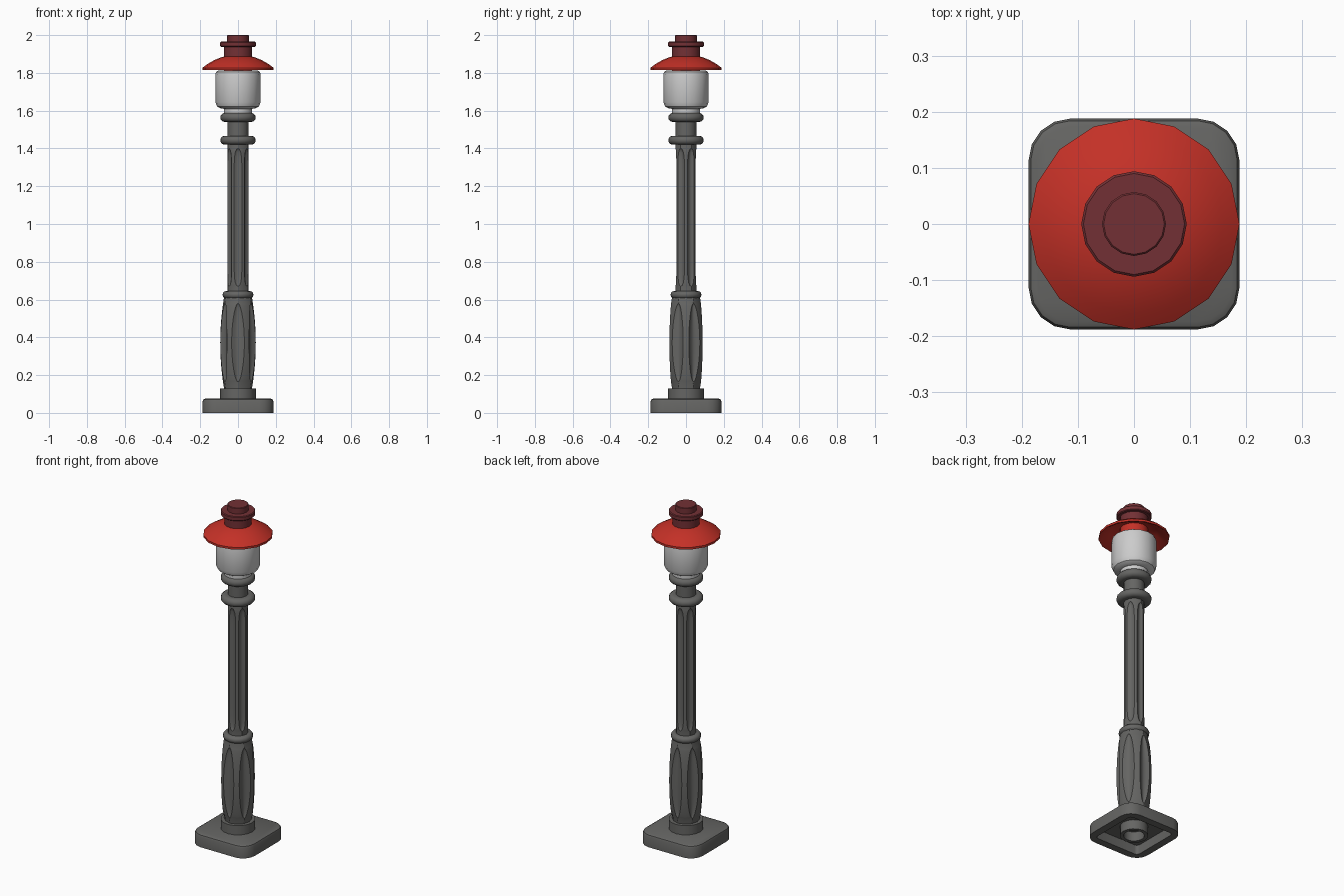
import bpy, bmesh, math
from math import sin, cos, pi, radians

if "Cube" in bpy.data.objects:
    bpy.data.objects.remove(bpy.data.objects["Cube"])


def material(name, rgb):
    m = bpy.data.materials.new(name)
    m.diffuse_color = (*rgb, 1)
    m.use_nodes = True
    m.node_tree.nodes["Principled BSDF"].inputs["Base Color"].default_value = m.diffuse_color
    return m


IRON = material("iron_grey", (0.13, 0.13, 0.125))
GLASS = material("globe_white", (0.62, 0.62, 0.62))
RED = material("red", (0.55, 0.03, 0.02))
DARK_RED = material("dark_red", (0.17, 0.03, 0.035))


def loft(name, rings, mat, closed=False):
    """Skin a stack of equal-length vertex rings; cap the ends or join them."""
    bm = bmesh.new()
    loops = [[bm.verts.new(p) for p in ring] for ring in rings]
    n = len(loops[0])
    pairs = list(zip(loops, loops[1:]))
    if closed:
        pairs.append((loops[-1], loops[0]))
    else:
        bm.faces.new(loops[0][::-1])
        bm.faces.new(loops[-1])
    for a, b in pairs:
        for i in range(n):
            j = (i + 1) % n
            bm.faces.new((a[i], a[j], b[j], b[i]))
    bmesh.ops.recalc_face_normals(bm, faces=bm.faces)
    me = bpy.data.meshes.new(name)
    bm.to_mesh(me)
    bm.free()
    me.materials.append(mat)
    ob = bpy.data.objects.new(name, me)
    bpy.context.collection.objects.link(ob)
    bpy.ops.object.select_all(action='DESELECT')
    ob.select_set(True)
    bpy.context.view_layer.objects.active = ob
    bpy.ops.object.shade_smooth_by_angle(angle=radians(35))
    return ob


def lathe(name, profile, mat, closed=False, sides=16):
    rings = [[(r * cos(2 * pi * i / sides), r * sin(2 * pi * i / sides), z)
              for i in range(sides)] for r, z in profile]
    return loft(name, rings, mat, closed)


def bead(name, r, z0, z1, inner):
    """Half-round collar ring."""
    h = (z1 - z0) / 2
    arc = [(r - h + h * cos(t), (z0 + z1) / 2 + h * sin(t))
           for t in (radians(-90 + 30 * k) for k in range(7))]
    return lathe(name, [(inner, z0)] + arc + [(inner, z1)], IRON)


def square_ring(half, rad, z):
    c = half - rad
    return [(c * sx + rad * cos(radians(q + a)), c * sy + rad * sin(radians(q + a)), z)
            for q, sx, sy in ((0, 1, 1), (90, -1, 1), (180, -1, -1), (270, 1, -1))
            for a in (0, 22.5, 45, 67.5, 90)]


def fluted(name, z0, z1, f0, f1, radius, half_angle, depth, power, rows=18):
    """Column with six carved flutes whose outline narrows towards both ends."""
    us = (-1, -0.6, -0.2, 0.2, 0.6, 1)
    zs = [(f0 + f1) / 2 + (f1 - f0) / 2 * sin(pi * (k / rows - 0.5))
          for k in range(rows + 1)]
    rings = []
    for z in [z0] + zs + [z1]:
        t = min(1, abs(2 * z - f0 - f1) / (f1 - f0))
        w = max(0.03, (1 - t ** power) ** 0.5)
        R, ring = radius(z), []
        for k in range(6):
            mid = radians(30 + 60 * k)
            cols = [(mid - radians(30), R)]
            cols += [(mid + radians(half_angle) * w * u, R - depth * w * (1 - u * u))
                     for u in us]
            ring += [(r * cos(a), r * sin(a), z) for a, r in cols]
        rings.append(ring)
    return loft(name, rings, IRON)


# Hollow square foot with a tube underneath
loft("foot", [square_ring(0.145, 0.02, 0.055), square_ring(0.145, 0.02, 0),
              square_ring(0.188, 0.075, 0), square_ring(0.188, 0.075, 0.06),
              square_ring(0.184, 0.071, 0.07), square_ring(0.174, 0.061, 0.075)], IRON)
lathe("foot_tube", [(0.075, 0.06), (0.075, 0.0), (0.055, 0.0), (0.055, 0.06)],
      IRON, closed=True)
lathe("foot_collar", [(0.094, 0.07), (0.094, 0.13)], IRON)

# Fluted column: swelling lower part and slim upper shaft
fluted("lower_column", 0.125, 0.61, 0.165, 0.58,
       lambda z: 0.094 - 0.019 * ((z - 0.37) / 0.235) ** 2, 21, 0.02, 2)
bead("lower_ring", 0.082, 0.605, 0.645, 0.05)
fluted("upper_shaft", 0.64, 1.43, 0.67, 1.40, lambda z: 0.055, 22, 0.012, 12)
bead("middle_ring", 0.094, 1.42, 1.467, 0.05)
lathe("neck", [(0.055, 1.46), (0.055, 1.545)], IRON)
bead("upper_ring", 0.094, 1.54, 1.588, 0.05)

# Glass globe
lathe("globe", [(0.075, 1.58), (0.075, 1.61), (0.095, 1.613), (0.11, 1.622),
                (0.12, 1.645), (0.12, 1.79), (0.116, 1.805), (0.105, 1.812)], GLASS)

# Thin domed hat and its inner socket
lathe("hat", [(0.07, 1.87), (0.125, 1.852), (0.18, 1.815), (0.188, 1.815), (0.188, 1.827),
              (0.16, 1.848), (0.125, 1.868), (0.09, 1.882), (0.07, 1.887)], RED)
lathe("hat_socket", [(0.075, 1.81), (0.075, 1.875)], RED)

# Stepped finial
lathe("finial", [(0.075, 1.885), (0.075, 1.938), (0.09, 1.938), (0.094, 1.942),
                 (0.094, 1.961), (0.09, 1.965), (0.057, 1.965), (0.057, 1.997),
                 (0.054, 2.0)], DARK_RED)
